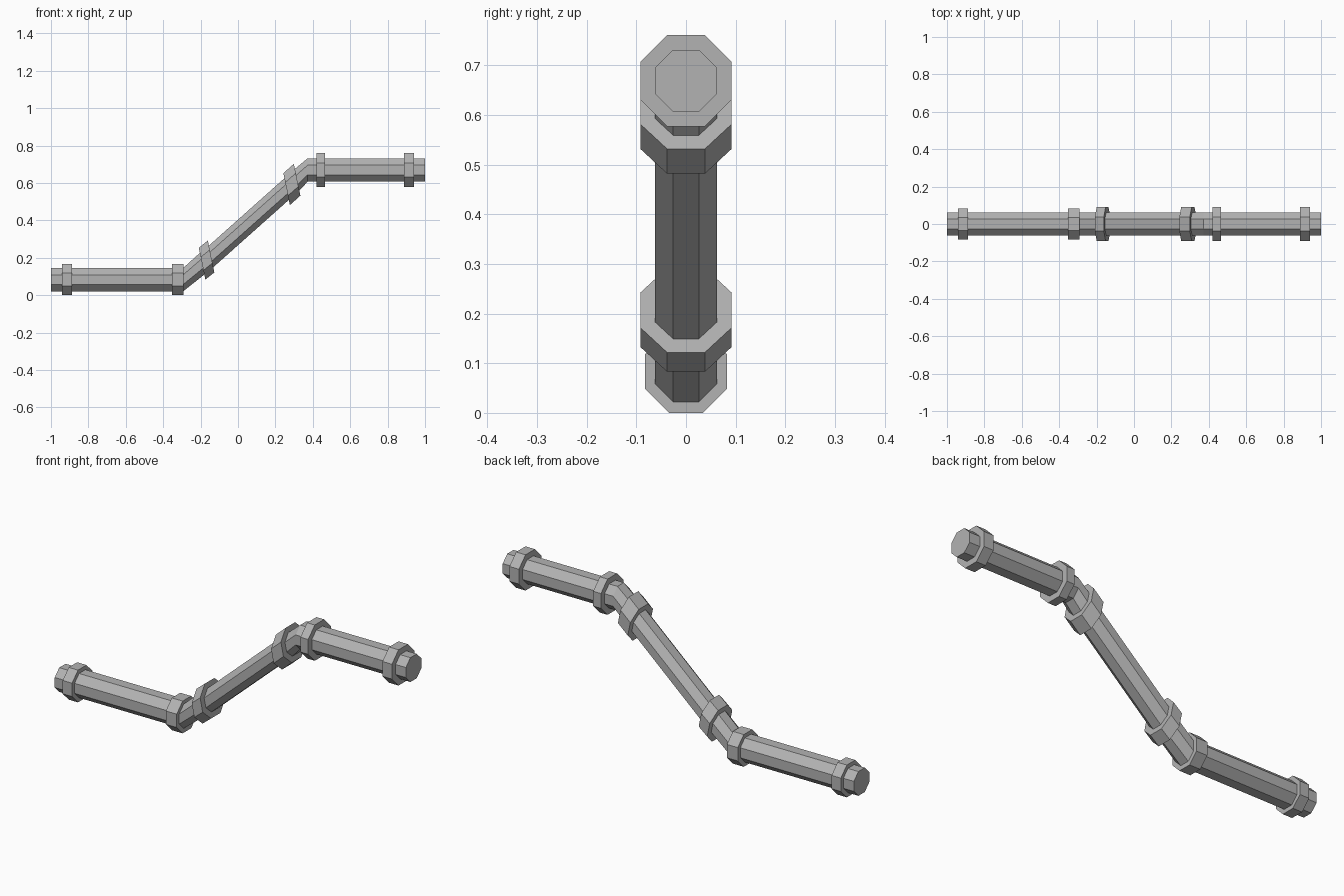
import bpy
import math

if "Cube" in bpy.data.objects:
    bpy.data.objects.remove(bpy.data.objects["Cube"])

PIPE_R = 0.0625           # half width across flats
TILT = (-0.19, 0.925)     # leaning direction of the sloped rings, per unit radius
UP = (0.0, 1.0)

# dark grey metal
metal = bpy.data.materials.new("dark_grey")
metal.diffuse_color = (0.45, 0.45, 0.45, 1.0)
metal.use_nodes = True
metal.node_tree.nodes["Principled BSDF"].inputs["Base Color"].default_value = metal.diffuse_color


def ring(x, z, lean, r):
    """Octagon with flat sides up, its vertical axis replaced by lean (x, z)."""
    R = r / math.cos(math.pi / 8)
    pts = []
    for i in range(8):
        a = math.pi / 8 + i * math.pi / 4
        u, v = R * math.cos(a), R * math.sin(a)
        pts.append((x + v * lean[0], u, z + v * lean[1]))
    return pts


def loft(name, rings):
    verts = [p for r in rings for p in r]
    faces = [tuple(reversed(range(8)))]
    for k in range(len(rings) - 1):
        a, b = k * 8, k * 8 + 8
        for i in range(8):
            j = (i + 1) % 8
            faces.append((a + i, a + j, b + j, b + i))
    last = (len(rings) - 1) * 8
    faces.append(tuple(range(last, last + 8)))
    me = bpy.data.meshes.new(name)
    me.from_pydata(verts, [], faces)
    me.materials.append(metal)
    me.update()
    ob = bpy.data.objects.new(name, me)
    bpy.context.collection.objects.link(ob)
    return ob


LOW, HIGH = 0.083, 0.669

# collars: name, start (x, z), end (x, z), lean, radius
collars = [
    ("lower_end_collar", (-0.94, LOW), (-0.887, LOW), UP, 0.083),
    ("lower_bend_collar", (-0.353, LOW), (-0.291, LOW), UP, 0.083),
    ("slope_bottom_collar", (-0.192, 0.168), (-0.144, 0.207), TILT, 0.092),
    ("slope_top_collar", (0.26, 0.567), (0.316, 0.617), TILT, 0.092),
    ("upper_bend_collar", (0.42, HIGH), (0.464, HIGH), UP, 0.092),
    ("upper_end_collar", (0.887, HIGH), (0.941, HIGH), UP, 0.092),
]
for name, a, b, lean, r in collars:
    loft(name, [ring(*a, lean, r), ring(*b, lean, r)])

# bent pipe: its cross-section leans where it passes the sloped collars
path = [(-1.0, LOW, UP), (-0.293, LOW, UP)]
for name, a, b, lean, r in collars[2:4]:
    path += [(*a, lean), (*b, lean)]
path += [(0.372, HIGH, UP), (1.0, HIGH, UP)]
loft("bent_pipe", [ring(x, z, lean, PIPE_R) for x, z, lean in path])
